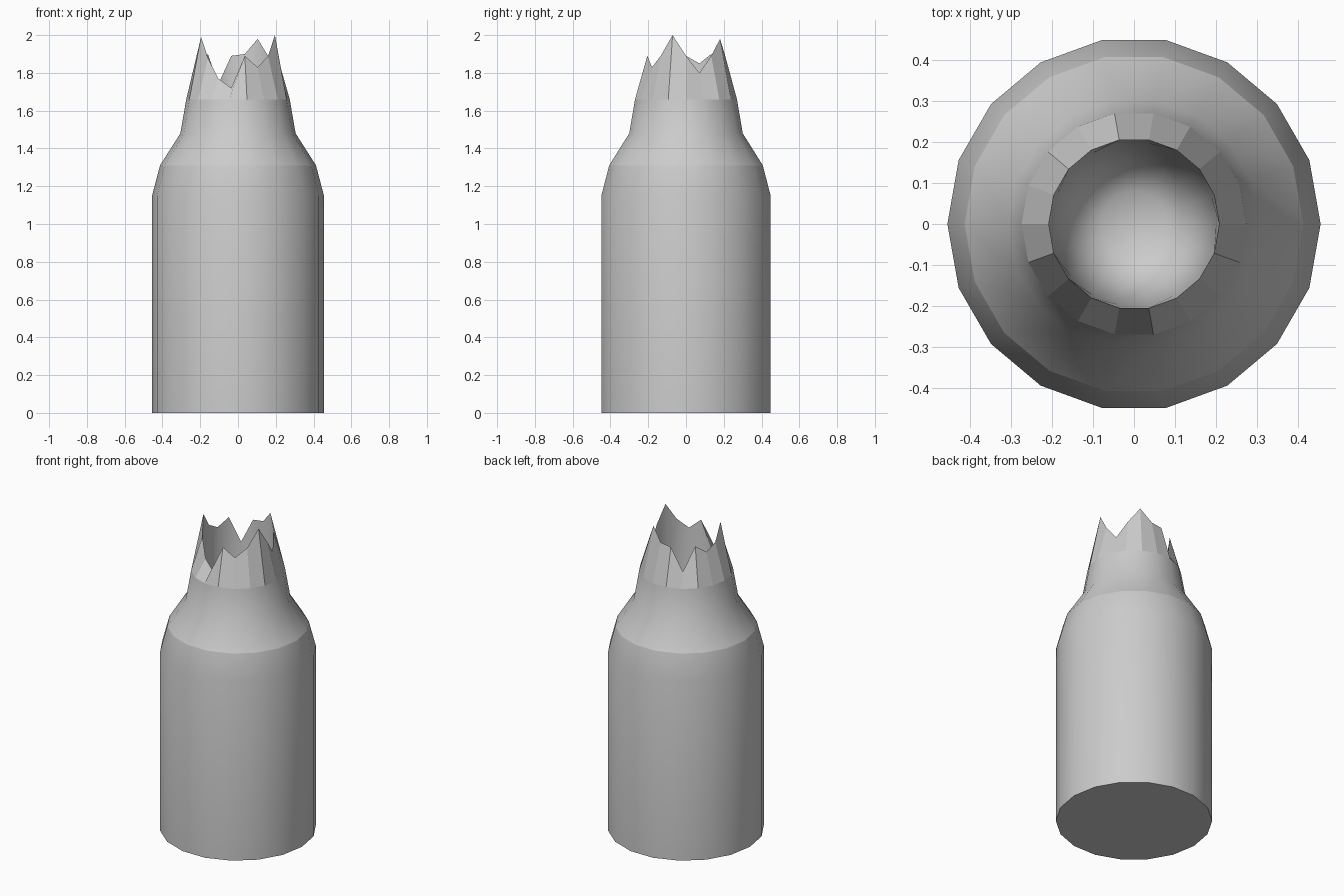
import bpy, bmesh
from math import cos, sin, radians

if "Cube" in bpy.data.objects:
    bpy.data.objects.remove(bpy.data.objects["Cube"])

SIDES = 18
STEP = 360 / SIDES

# Outer profile (radius, z) from the base to the fracture line
outer = [(0.455, 0), (0.455, 1.15), (0.413, 1.31), (0.305, 1.48), (0.274, 1.66)]
# Heights of the broken rim, counter-clockwise from +x
rim_z = [1.89, 1.80, 1.89, 1.98, 1.90, 1.89, 1.74, 1.90, 1.85,
         1.89, 1.99, 1.88, 1.77, 1.72, 1.89, 1.83, 1.89, 2.0]
# Inner cavity profile, from below the rim to its floor
inner = [(0.20, 1.58), (0.185, 1.40), (0.145, 1.28), (0.08, 1.23)]

bm = bmesh.new()


def ring(r, zs):
    return [bm.verts.new((r * cos(radians(i * STEP)), r * sin(radians(i * STEP)), zs[i]))
            for i in range(SIDES)]


def bridge(a, b, smooth):
    for i in range(SIDES):
        j = (i + 1) % SIDES
        bm.faces.new((a[i], a[j], b[j], b[i])).smooth = smooth


def sharpen(loop):
    for i in range(SIDES):
        bm.edges.get((loop[i], loop[(i + 1) % SIDES])).smooth = False


# Body and shoulder
rings = [ring(r, [z] * SIDES) for r, z in outer]
for a, b in zip(rings, rings[1:]):
    bridge(a, b, True)
bm.faces.new(rings[0][::-1]).smooth = False

# Flat faceted shards of the broken neck
rim = ring(0.208, rim_z)
bridge(rings[-1], rim, False)

# Smooth inside of the neck with a rounded, flat-centred floor
cavity = [rim] + [ring(r, [z] * SIDES) for r, z in inner]
for a, b in zip(cavity, cavity[1:]):
    bridge(a, b, True)
bm.faces.new(cavity[-1]).smooth = True

for loop in (rings[0], rings[2], rings[-1], rim):
    sharpen(loop)

mesh = bpy.data.meshes.new("broken_bottle")
bm.to_mesh(mesh)
bm.free()
bottle = bpy.data.objects.new("broken_bottle", mesh)
bpy.context.collection.objects.link(bottle)
